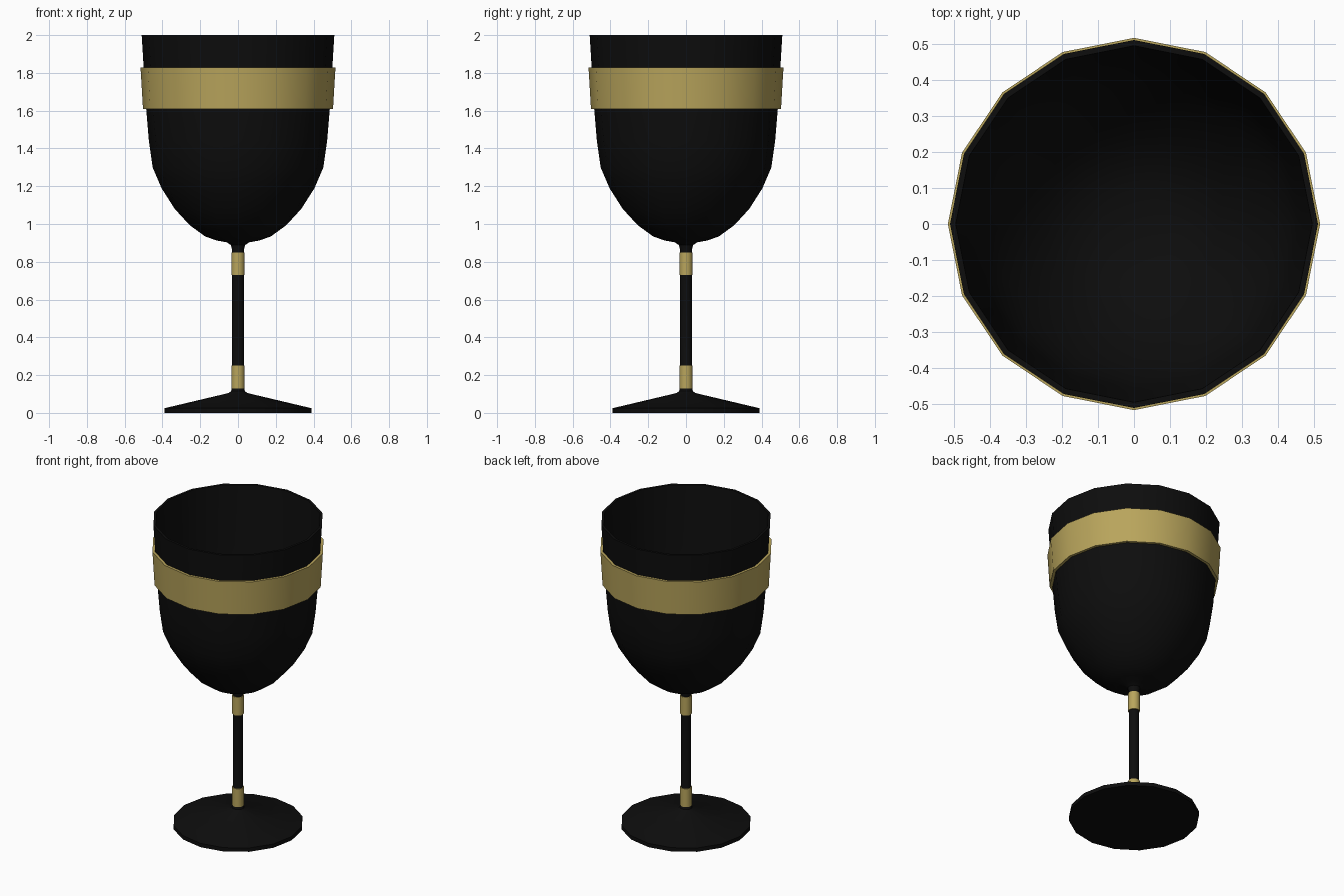
import bpy, math

if "Cube" in bpy.data.objects:
    bpy.data.objects.remove(bpy.data.objects["Cube"])

SIDES = 16


def material(name, rgb):
    m = bpy.data.materials.new(name)
    m.diffuse_color = (*rgb, 1)
    m.use_nodes = True
    m.node_tree.nodes["Principled BSDF"].inputs["Base Color"].default_value = m.diffuse_color
    return m


def lathe(name, profile, mat, closed=False):
    """Spin an (r, z) profile around z; r = 0 points become poles."""
    verts, rings, faces = [], [], []
    for r, z in profile:
        n = 1 if r == 0 else SIDES
        rings.append([len(verts) + i for i in range(n)])
        for i in range(n):
            a = 2 * math.pi * i / SIDES
            verts.append((r * math.cos(a), r * math.sin(a), z))
    pairs = list(zip(rings, rings[1:]))
    if closed:
        pairs.append((rings[-1], rings[0]))
    for a, b in pairs:
        for i in range(SIDES):
            j = (i + 1) % SIDES
            quad = [a[i % len(a)], a[j % len(a)], b[j % len(b)], b[i % len(b)]]
            faces.append(list(dict.fromkeys(quad)))
    mesh = bpy.data.meshes.new(name)
    mesh.from_pydata(verts, [], faces)
    mesh.materials.append(mat)
    ob = bpy.data.objects.new(name, mesh)
    bpy.context.collection.objects.link(ob)
    bpy.ops.object.select_all(action='DESELECT')
    ob.select_set(True)
    bpy.context.view_layer.objects.active = ob
    bpy.ops.object.shade_smooth_by_angle(angle=math.radians(35))
    return ob


black = material("black_glass", (0.004, 0.004, 0.004))
gold = material("gold", (0.485, 0.376, 0.107))

# Foot, stem and hollow bowl as one continuous profile
foot_stem = [(0, 0), (0.388, 0), (0.388, 0.025), (0.05, 0.105), (0.037, 0.115),
             (0.031, 0.135), (0.031, 0.86), (0.037, 0.888), (0.06, 0.903)]
bowl_outer = [(0.115, 0.913), (0.175, 0.935), (0.255, 0.993), (0.335, 1.08),
              (0.405, 1.19), (0.452, 1.30), (0.472, 1.44), (0.486, 1.61), (0.51, 2.0)]
bowl_inner = [(0.494, 2.0), (0.470, 1.61), (0.456, 1.44), (0.437, 1.305), (0.392, 1.2),
              (0.323, 1.092), (0.246, 1.007), (0.168, 0.951), (0.09, 0.928), (0, 0.921)]
lathe("goblet", foot_stem + bowl_outer + bowl_inner, black)

# Wide gold band around the bowl
lathe("bowl_band", [(0.484, 1.608), (0.503, 1.608), (0.516, 1.828), (0.497, 1.828)],
      gold, closed=True)

# Gold collars at both ends of the stem
for name, z in (("lower_collar", 0.13), ("upper_collar", 0.73)):
    lathe(name, [(0.03, z), (0.035, z), (0.035, z + 0.12), (0.03, z + 0.12)],
          gold, closed=True)
